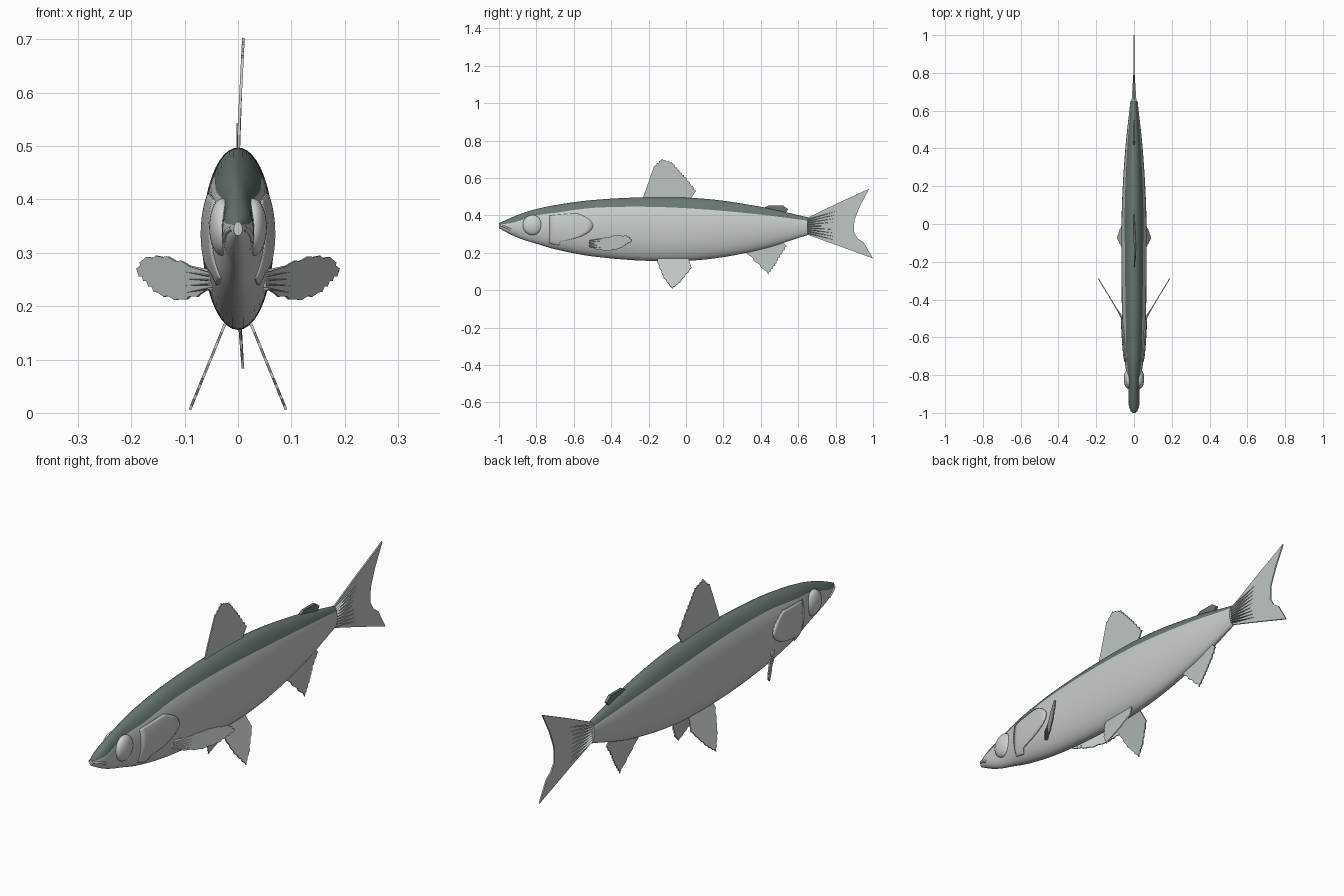
import bpy, bmesh, math
from mathutils import Vector, Matrix

cube = bpy.data.objects.get("Cube")
if cube:
    bpy.data.objects.remove(cube, do_unlink=True)


def make_material(name, colour):
    mat = bpy.data.materials.new(name)
    mat.use_nodes = True
    mat.diffuse_color = (*colour, 1)
    mat.node_tree.nodes["Principled BSDF"].inputs["Base Color"].default_value = (*colour, 1)
    return mat


SILVER = make_material("silver belly", (.58, .62, .61))
GREEN = make_material("grey green back", (.14, .19, .165))
FIN = make_material("pale fin", (.52, .57, .56))
EYE = make_material("eye grey", (.62, .65, .65))


def finish(bm, name, mats, smooth=True):
    bmesh.ops.recalc_face_normals(bm, faces=bm.faces)
    mesh = bpy.data.meshes.new(name)
    bm.to_mesh(mesh)
    bm.free()
    for mat in mats:
        mesh.materials.append(mat)
    obj = bpy.data.objects.new(name, mesh)
    bpy.context.collection.objects.link(obj)
    if smooth:
        bpy.ops.object.select_all(action='DESELECT')
        obj.select_set(True)
        bpy.context.view_layer.objects.active = obj
        bpy.ops.object.shade_smooth_by_angle(angle=math.radians(40))
    return obj


# Body stations: y, top z, bottom z, half width, z of the colour line
STATIONS = [
    (-1, .358, .332, .008, .352), (-.97, .372, .315, .021, .354),
    (-.93, .39, .294, .029, .36), (-.87, .413, .27, .03, .378),
    (-.8, .434, .249, .038, .4), (-.7, .455, .219, .053, .414),
    (-.5, .482, .181, .063, .44), (-.2, .497, .157, .067, .446),
    (.1, .489, .164, .064, .432), (.4, .446, .217, .046, .404),
    (.65, .39, .295, .019, .372)]


def station(y):
    """Smoothly interpolated body section at y."""
    i = max(k for k in range(len(STATIONS) - 1) if STATIONS[k][0] <= y or k == 0)
    a, b = STATIONS[i], STATIONS[i + 1]
    before, after = STATIONS[max(i - 1, 0)], STATIONS[min(i + 2, len(STATIONS) - 1)]
    span = b[0] - a[0]
    t = (y - a[0]) / span
    out = []
    for k in range(1, len(a)):
        m0 = (b[k] - before[k]) / (b[0] - before[0]) * span
        m1 = (after[k] - a[k]) / (after[0] - a[0]) * span
        d = b[k] - a[k]
        out.append(a[k] + t * (m0 + t * (3 * d - 2 * m0 - m1 + t * (m0 + m1 - 2 * d))))
    return out


def skin(y, angle, lift=0):
    """Point on the body; angle runs from the back (0) to the belly (pi)."""
    top, low, width, line = station(y)
    return Vector(((width + lift) * math.sin(angle), y,
                   (top + low) / 2 + ((top - low) / 2 + lift) * math.cos(angle)))


# Body, with a ring vertex always on the colour line
BACK, SIDE, RINGS = 6, 14, 72
bm = bmesh.new()
rings = []
for r in range(RINGS + 1):
    y = -1 + 1.65 * r / RINGS
    top, low, width, line = station(y)
    split = math.acos((line - (top + low) / 2) / ((top - low) / 2))
    half = [split * k / BACK for k in range(BACK)]
    half += [split + (math.pi - split) * k / SIDE for k in range(SIDE + 1)]
    angles = half + [-a for a in reversed(half[1:-1])]
    rings.append([bm.verts.new(skin(y, a)) for a in angles])
count = len(rings[0])
for a, b in zip(rings, rings[1:]):
    for k in range(count):
        n = (k + 1) % count
        face = bm.faces.new((a[k], a[n], b[n], b[k]))
        face.material_index = int(k < BACK or k >= count - BACK)
for end in (rings[0], rings[-1]):
    bm.faces.new(end)
finish(bm, "body", [SILVER, GREEN])


def both_sides(build):
    for side, label in ((1, "left"), (-1, "right")):
        build(side, label)


# Gill cover: a slightly raised patch following the body
def gill_cover(side, label):
    bm = bmesh.new()
    rows, cols, grid = 16, 8, []
    for r in range(rows + 1):
        t = r / rows
        angle = 1.0 + 1.45 * t
        back = -.63 + .15 * math.sin(math.pi * min(1, t * 1.1 + .1)) - .05 * t
        row = []
        for c in range(cols + 1):
            s = c / cols
            p = skin(-.73 + (back + .73) * s, angle, .005 * s ** .5 - .001)
            row.append(bm.verts.new((p.x * side, p.y, p.z)))
        grid.append(row)
    for a, b in zip(grid, grid[1:]):
        for c in range(cols):
            bm.faces.new((a[c], a[c + 1], b[c + 1], b[c]))
    obj = finish(bm, label + "_gill_cover", [SILVER])
    mod = obj.modifiers.new("thickness", 'SOLIDIFY')
    mod.thickness = .006
    mod.offset = 0


# Eye: flattened ball set into the head
def eye(side, label):
    bm = bmesh.new()
    place = Matrix.Translation((side * .029, -.82, .348)) @ Matrix.Diagonal((.025, .053, .054, 1))
    bmesh.ops.create_uvsphere(bm, u_segments=28, v_segments=18, radius=1, matrix=place)
    finish(bm, label + "_eye", [EYE])


# Lip: thin ridge along the mouth
def lip(side, label):
    curve = bpy.data.curves.new(label + "_lip", 'CURVE')
    curve.dimensions = '3D'
    curve.bevel_depth = .005
    curve.bevel_resolution = 2
    spline = curve.splines.new('POLY')
    steps = 8
    spline.points.add(steps)
    for k, point in enumerate(spline.points):
        p = skin(-.993 + .055 * k / steps, 1.5 + .5 * k / steps)
        point.co = (p.x * side, p.y, p.z, 1)
    curve.materials.append(SILVER)
    bpy.context.collection.objects.link(bpy.data.objects.new(label + "_lip", curve))


for part in (gill_cover, eye, lip):
    both_sides(part)


def fin(name, outline, place, mat=FIN, notch=.006, pieces=3, thick=.005):
    """Thin plate; free edge (all but the closing segment) gets a ragged edge."""
    pts = []
    for i, (a, b) in enumerate(zip(outline, outline[1:])):
        a, b = Vector(a), Vector(b)
        normal = Vector((b.y - a.y, a.x - b.x)).normalized()
        ragged = notch if 0 < i < len(outline) - 2 else 0
        for k in range(pieces):
            pts.append(a.lerp(b, k / pieces))
            if ragged:
                pts.append(a.lerp(b, (k + .7) / pieces) + normal * ragged)
    pts.append(Vector(outline[-1]))
    bm = bmesh.new()
    bm.faces.new([bm.verts.new(place(*p)) for p in pts])
    obj = finish(bm, name, [mat], smooth=False)
    mod = obj.modifiers.new("thickness", 'SOLIDIFY')
    mod.thickness = thick
    mod.offset = 0


def fin_rays(name, starts, ends, place, across, width=.004, mat=FIN):
    """Tapered ridges standing out of both faces of a fin."""
    bm = bmesh.new()
    for s, e in zip(starts, ends):
        s, e = Vector(s), Vector(e)
        flat = Vector((s.y - e.y, e.x - s.x)).normalized() * width
        base = [place(*(s + flat)), place(*s) + across, place(*(s - flat)), place(*s) - across]
        base = [bm.verts.new(p) for p in base]
        tip = bm.verts.new(place(*e))
        bm.faces.new(base)
        for k in range(4):
            bm.faces.new((base[k], base[(k + 1) % 4], tip))
    finish(bm, name, [mat], smooth=False)


def leaning(slope, root):
    return lambda y, z: Vector((abs(z - root) * slope, y, z))


# Fins on the centre line
dorsal = [(-.235, .48), (-.17, .665), (-.13, .703), (-.075, .685), (-.037, .643),
          (0, .602), (.055, .533), (.02, .48)]
fin("dorsal_fin", dorsal, leaning(.05, .5))
fin("adipose_fin", [(.40, .43), (.44, .453), (.52, .452), (.547, .432), (.52, .4)],
    leaning(0, 0), GREEN, 0, 1, .012)
anal = [(.515, .26), (.54, .235), (.5, .172), (.475, .13), (.44, .083), (.325, .195), (.34, .23)]
fin("anal_fin", anal[::-1], leaning(.08, .2), notch=-.006)

# Forked tail with rays spreading from its root
tail = [(.645, .385), (.8, .46), (.98, .543), (.93, .45), (.9, .375), (.898, .31),
        (.92, .275), (.95, .255), (1, .17), (.8, .243), (.645, .298)]
fin("tail_fin", tail, leaning(0, 0), notch=0, pieces=1, thick=.006)
spread = [k / 4 - 1 for k in range(9)]
fin_rays("tail_rays", [(.648, .342 + .036 * s) for s in spread],
         [(.82 + .03 * abs(s), .345 + .09 * s) for s in spread],
         leaning(0, 0), Vector((.013, 0, 0)))


# Paired fins
def pelvic_fin(side, label):
    outline = [(-.15, .175), (-.155, .15), (-.12, .065), (-.075, .006), (-.03, .043),
               (.03, .118), (.012, .175)]
    fin(label + "_pelvic_fin", outline,
        lambda y, z: Vector((side * (.027 + (.16 - z) * .41), y, z)), notch=-.004)


def pectoral_fin(side, label):
    def place(x, z):
        return Vector((side * x, -.51 + (x - .055) * 1.65, z))
    outline = [(.05, .262), (.09, .276), (.14, .292), (.175, .288), (.187, .265),
               (.17, .247), (.15, .226), (.11, .213), (.07, .223), (.05, .235)]
    fin(label + "_pectoral_fin", outline, place, notch=-.004, pieces=2)
    fan = [k / 2 - 1 for k in range(5)]
    fin_rays(label + "_pectoral_rays", [(.052, .249 + .016 * s) for s in fan],
             [(.115, .252 + .03 * s) for s in fan], place,
             Vector((side * .007, -.004, 0)), .003)


both_sides(pelvic_fin)
both_sides(pectoral_fin)
